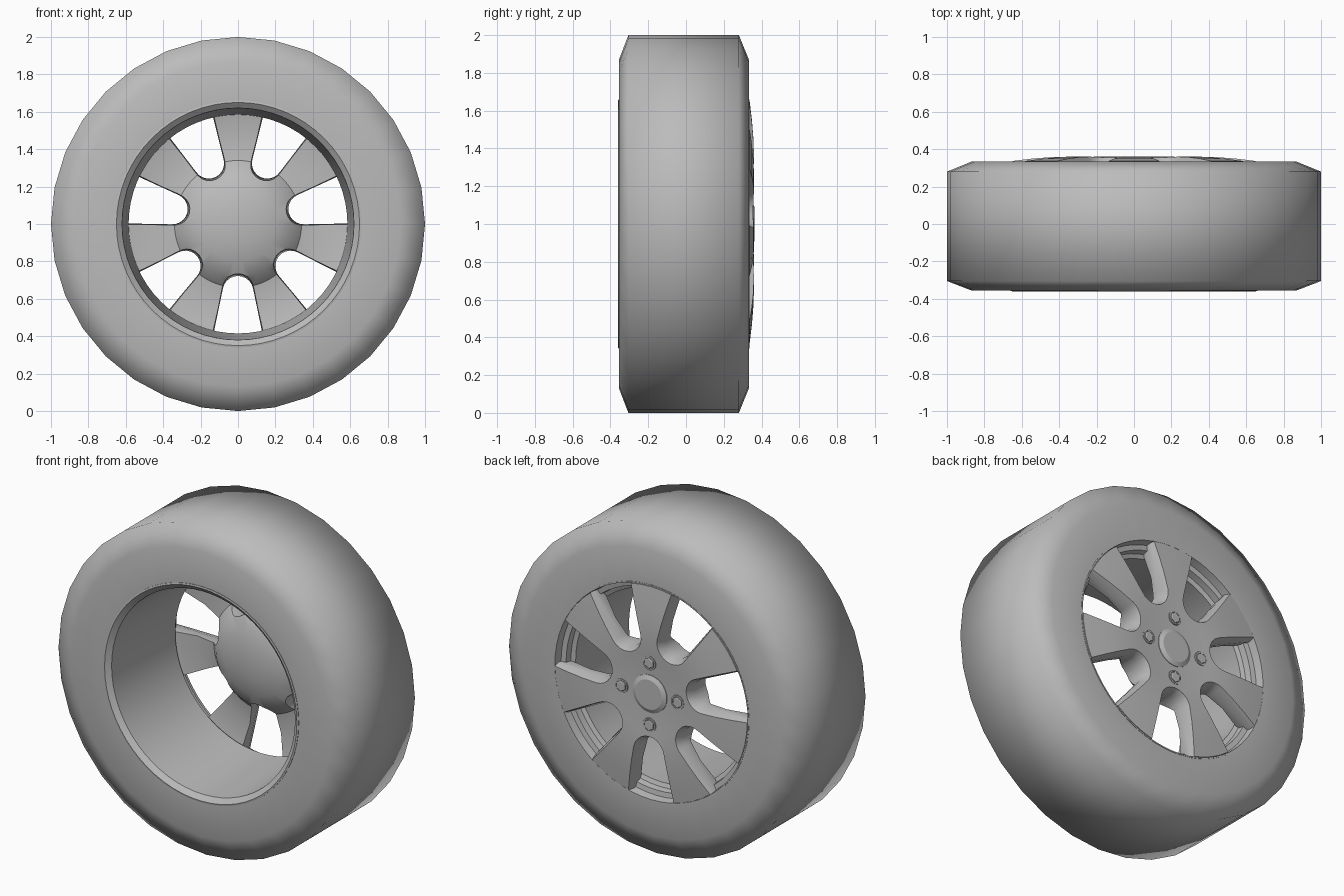
import bpy, bmesh, math
from mathutils import Matrix, Vector

if "Cube" in bpy.data.objects:
    bpy.data.objects.remove(bpy.data.objects["Cube"], do_unlink=True)

grey = bpy.data.materials.new("plain grey")
grey.use_nodes = True
grey.diffuse_color = (0.5, 0.5, 0.5, 1)
grey.node_tree.nodes["Principled BSDF"].inputs["Base Color"].default_value = (0.5, 0.5, 0.5, 1)

AXLE = Vector((0, 0, 1))
SPOKES = 7


def finish(name, bm, angle=None):
    """Turn a bmesh into a shaded object placed on the axle."""
    bmesh.ops.remove_doubles(bm, verts=bm.verts, dist=0.0005)
    bmesh.ops.recalc_face_normals(bm, faces=bm.faces)
    mesh = bpy.data.meshes.new(name)
    bm.to_mesh(mesh)
    bm.free()
    obj = bpy.data.objects.new(name, mesh)
    bpy.context.collection.objects.link(obj)
    mesh.materials.append(grey)
    obj.location = AXLE
    shade(obj, angle)
    return obj


def shade(obj, angle):
    if angle is None:
        return
    bpy.ops.object.select_all(action='DESELECT')
    obj.select_set(True)
    bpy.context.view_layer.objects.active = obj
    bpy.ops.object.shade_smooth_by_angle(angle=math.radians(angle))


def lathe(bm, profile, steps, closed, centre=(0, 0), phase=0):
    """Revolve (radius, y) points about the y axis."""
    rings = []
    for i in range(steps):
        a = phase + 2 * math.pi * i / steps
        rings.append([bm.verts.new((centre[0] + r * math.sin(a), y,
                                    centre[1] + r * math.cos(a))) for r, y in profile])
    spans = len(profile) if closed else len(profile) - 1
    for i in range(steps):
        a, b = rings[i], rings[(i + 1) % steps]
        for j in range(spans):
            k = (j + 1) % len(profile)
            corners = [a[j], a[k], b[k], b[j]]
            if profile[j][0] == 0:
                corners = [a[j], a[k], b[k]]
            elif profile[k][0] == 0:
                corners = [a[j], a[k], b[j]]
            bm.faces.new(corners)


# Tyre: smooth shoulders blend tread into sidewalls
bm = bmesh.new()
lathe(bm, [(0.655, -0.355), (0.87, -0.355), (1, -0.305), (1, 0.28),
           (0.87, 0.333), (0.655, 0.333)], 32, True)
finish("tyre", bm, 80)

# Rim: front lip, tapered barrel and stepped back lip
bm = bmesh.new()
lathe(bm, [(0.66, -0.358), (0.65, -0.36), (0.62, -0.335), (0.585, 0.23),
           (0.61, 0.24), (0.615, 0.28), (0.645, 0.285), (0.652, 0.335),
           (0.66, 0.335)], 64, True)
finish("rim", bm, 30)

# Spoke disc: domed hub at the front, gently bowed face at the back
bm = bmesh.new()
lathe(bm, [(0, 0.125), (0.1, 0.13), (0.2, 0.15), (0.28, 0.185), (0.34, 0.25),
           (0.46, 0.265), (0.59, 0.24), (0.65, 0.26), (0.65, 0.337), (0.55, 0.349),
           (0.45, 0.357), (0.35, 0.36), (0.25, 0.355), (0.15, 0.347), (0, 0.345)],
      56, False)
disc = finish("spokes", bm)

# Window cutters: rounded slots flaring toward both faces
bm = bmesh.new()


def slot(grow):
    pts = [(0.8, -0.175 - grow)]
    radius = 0.082 + grow
    for i in range(11):
        a = math.radians(-100 - 16 * i)
        pts.append((0.36 + radius * math.cos(a), radius * math.sin(a)))
    return pts + [(0.8, 0.175 + grow)]


for n in range(SPOKES):
    turn = Matrix.Rotation(2 * math.pi * n / SPOKES, 3, 'Y')
    loops = [[bm.verts.new(turn @ Vector((v, y, -u))) for u, v in slot(grow)]
             for y, grow in ((0.05, 0.025), (0.3, 0), (0.4, 0.035))]
    for low, high in zip(loops, loops[1:]):
        for i in range(len(low)):
            j = (i + 1) % len(low)
            bm.faces.new((low[i], low[j], high[j], high[i]))
    bm.faces.new(loops[0])
    bm.faces.new(loops[-1])
cutter = finish("window_cutter", bm)
cutter.hide_render = True

cut = disc.modifiers.new("windows", 'BOOLEAN')
cut.operation = 'DIFFERENCE'
cut.solver = 'EXACT'
cut.object = cutter
bpy.ops.object.select_all(action='DESELECT')
disc.select_set(True)
bpy.context.view_layer.objects.active = disc
bpy.ops.object.modifier_apply(modifier=cut.name)
bpy.data.objects.remove(cutter, do_unlink=True)
shade(disc, 25)

# Centre cap with a bevelled edge
bm = bmesh.new()
lathe(bm, [(0.115, 0.335), (0.115, 0.35), (0.09, 0.362), (0, 0.362)], 32, False)
finish("centre_cap", bm, 20)

# Wheel nuts: round seat with a hexagonal head
for n in range(4):
    a = math.pi / 2 * n
    c = (0.19 * math.sin(a), 0.19 * math.cos(a))
    bm = bmesh.new()
    lathe(bm, [(0.043, 0.34), (0.043, 0.356), (0.034, 0.356), (0.034, 0.35)], 20, False, c)
    lathe(bm, [(0.033, 0.34), (0.033, 0.358), (0.028, 0.361), (0, 0.361)], 6, False, c)
    finish("wheel_nut_%d" % (n + 1), bm, 30)
